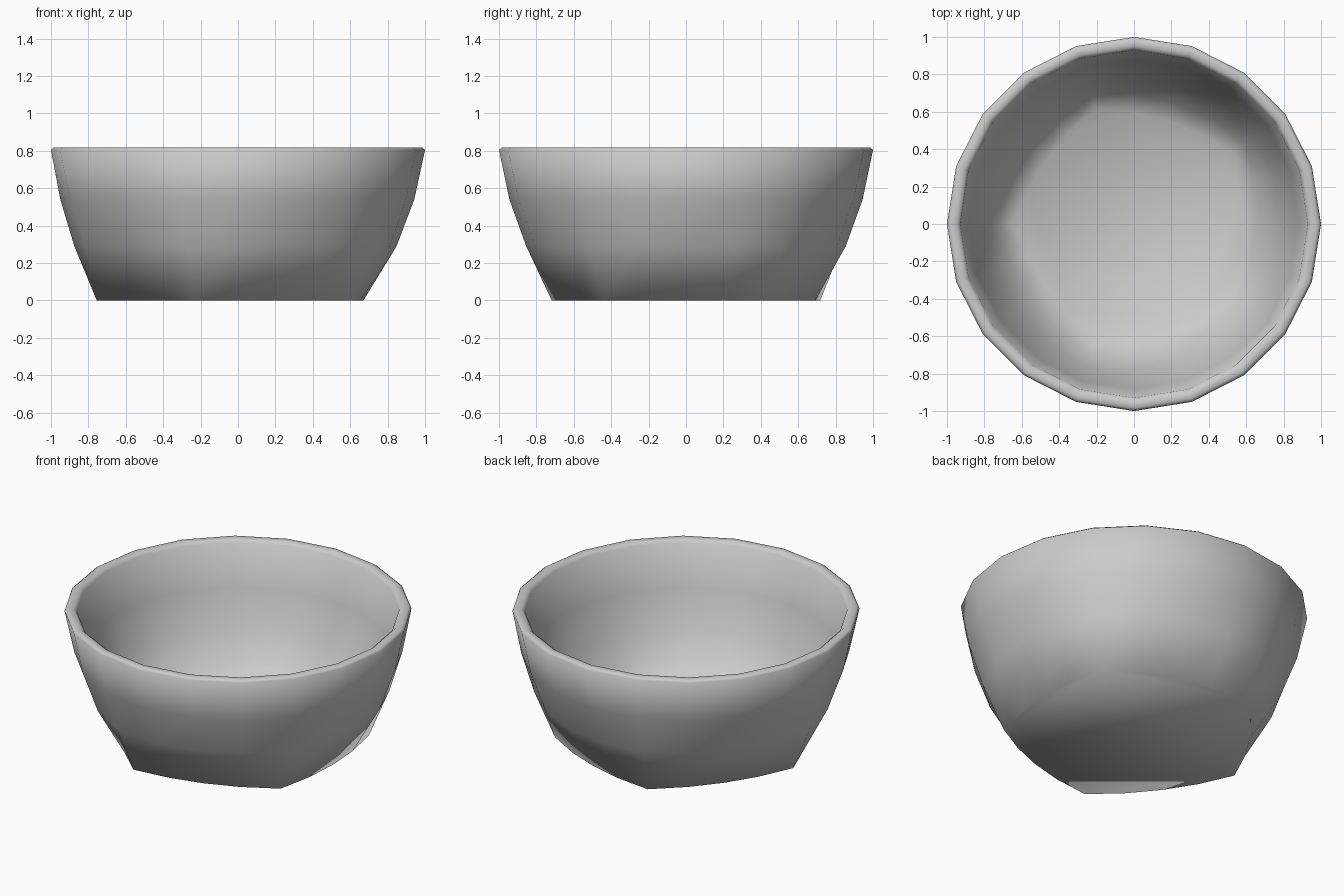
import bpy, bmesh, math

if "Cube" in bpy.data.objects:
    bpy.data.objects.remove(bpy.data.objects["Cube"])

SIDES = 20

# Rings: (z, corner radius, five-sidedness 0..1), from outer base to inner floor
RINGS = [
    (0.00, 0.755, 1.0),
    (0.29, 0.875, 0.28),
    (0.54, 0.950, 0.07),
    (0.805, 1.00, 0.0),
    (0.817, 0.985, 0.0),
    (0.817, 0.95, 0.0),
    (0.80, 0.93, 0.0),
    (0.54, 0.885, 0.07),
    (0.30, 0.805, 0.28),
    (0.14, 0.73, 0.6),
    (0.07, 0.65, 1.0),
]
# Radius factors along one side of the rounded pentagon, corner to corner
PENTA = [1.0, 0.915, 0.888, 0.915]


def ring(bm, z, r, penta):
    verts = []
    for i in range(SIDES):
        a = math.pi + i * 2 * math.pi / SIDES
        f = 1 + (PENTA[i % 4] - 1) * penta
        verts.append(bm.verts.new((r * f * math.cos(a), r * f * math.sin(a), z)))
    return verts


# Bowl: 20-sided round rim lofted down to a rounded five-sided foot
bm = bmesh.new()
rings = [ring(bm, *p) for p in RINGS]
for lo, hi in zip(rings, rings[1:]):
    for i in range(SIDES):
        j = (i + 1) % SIDES
        bm.faces.new((lo[i], lo[j], hi[j], hi[i]))

# Flat underside and inner floor
bm.faces.new(rings[0][::-1])
bm.faces.new(rings[-1])
bmesh.ops.recalc_face_normals(bm, faces=bm.faces)
for f in bm.faces:
    f.smooth = True

mesh = bpy.data.meshes.new("bowl")
bm.to_mesh(mesh)
bm.free()
bowl = bpy.data.objects.new("bowl", mesh)
bpy.context.collection.objects.link(bowl)
